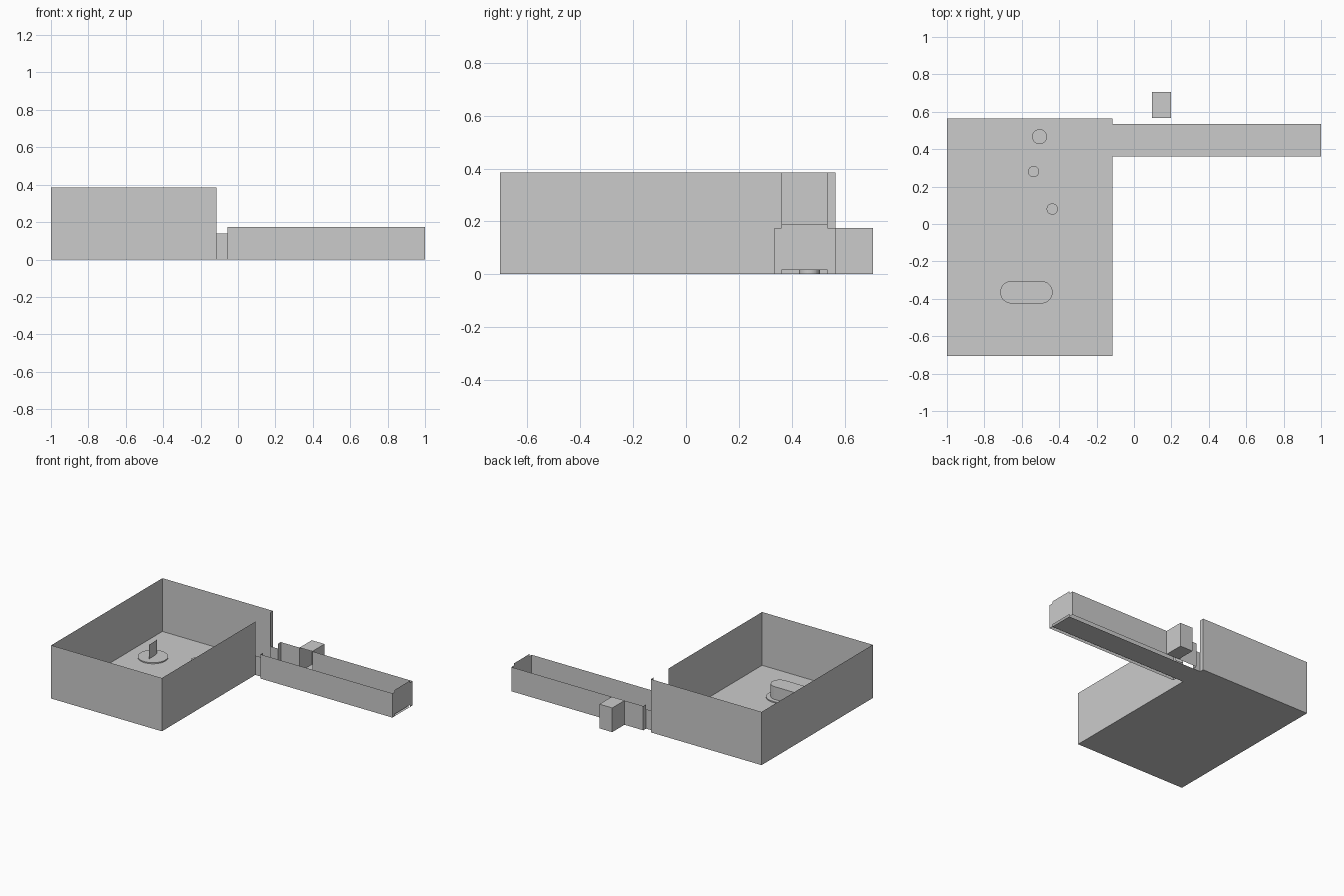
import bpy, bmesh, math

if "Cube" in bpy.data.objects:
    bpy.data.objects.remove(bpy.data.objects["Cube"])


def make(name, quads):
    # Each entry is one flat sheet given by its corner points
    bm = bmesh.new()
    for q in quads:
        bm.faces.new([bm.verts.new(p) for p in q])
    bmesh.ops.remove_doubles(bm, verts=bm.verts[:], dist=0.0005)
    bmesh.ops.recalc_face_normals(bm, faces=bm.faces[:])
    me = bpy.data.meshes.new(name)
    bm.to_mesh(me)
    bm.free()
    ob = bpy.data.objects.new(name, me)
    bpy.context.collection.objects.link(ob)
    return ob


def wall(a, b, z0, z1):
    return [(*a, z0), (*b, z0), (*b, z1), (*a, z1)]


def walls(points, h):
    return [wall(a, b, 0, h) for a, b in zip(points, points[1:])]


def slab(x0, x1, y0, y1, z=0):
    return [(x0, y0, z), (x1, y0, z), (x1, y1, z), (x0, y1, z)]


def prism(name, outline, z0, z1):
    n = len(outline)
    quads = [wall(outline[i], outline[(i + 1) % n], z0, z1) for i in range(n)]
    quads.append([(x, y, z1) for x, y in outline])
    return make(name, quads)


def stadium(cx, cy, half_x, r, n=32):
    # A circle when half_x equals r
    pts = []
    for i in range(n):
        a = 2 * math.pi * (i + 0.5) / n
        shift = math.copysign(half_x - r, math.cos(a))
        pts.append((cx + shift + r * math.cos(a), cy + r * math.sin(a)))
    return pts


# Room: open-topped, with a full-height doorway in the right wall
RX0, RX1, RY0, RY1, RH = -1.0, -0.115, -0.705, 0.565, 0.385
D0, D1 = 0.362, 0.535
make("room_floor", [slab(RX0, RX1, RY0, RY1)])
make("room_walls", walls([(RX1, D0), (RX1, RY0), (RX0, RY0), (RX0, RY1),
                          (RX1, RY1), (RX1, D1)], RH))

# Short passage joining room and corridor
CX0, CX1, CY0, CY1, CH = -0.055, 1.0, 0.335, 0.567, 0.175
make("passage_floor", [slab(RX1, CX0, D0, D1)])
for side, y in (("front", D0), ("back", D1)):
    make("passage_wall_" + side, walls([(RX1, y), (CX0, y)], 0.14))

# Corridor: walls with short return lips at both ends, an alcove gap at the back
AX0, AX1, AY1 = 0.095, 0.197, 0.707
make("corridor_floor", [slab(CX0, CX1, D0, D1)])
make("corridor_wall_front", walls([(CX0, D0), (CX0, CY0), (CX1, CY0), (CX1, D0)], CH))
make("corridor_wall_back_left", walls([(CX0, D1), (CX0, CY1), (AX0, CY1)], CH))
make("corridor_wall_back_right", walls([(AX1, CY1), (CX1, CY1), (CX1, D1)], CH))
make("corridor_end_door", [wall((CX1, D0), (CX1, D1), 0.015, 0.19)])

# Alcove opening off the corridor
make("alcove", walls([(AX0, CY1), (AX0, AY1), (AX1, AY1), (AX1, CY1)], CH)
     + [slab(AX0, AX1, CY1, AY1), slab(AX0, AX1, CY1, AY1, CH)])

# Raised oval on its thin base
prism("oval_base", stadium(-0.575, -0.365, 0.17, 0.09), 0, 0.008)
prism("oval_block", stadium(-0.575, -0.365, 0.14, 0.06), 0.008, 0.10)

# Low round pedestals
for i, (x, y, r) in enumerate([(-0.505, 0.467, 0.04), (-0.537, 0.28, 0.03),
                               (-0.437, 0.08, 0.03)]):
    prism(f"round_pedestal_{i + 1}", stadium(x, y, r, r), 0, 0.03)

# Upright curved panel on a round base
prism("panel_base", stadium(-0.82, 0.2, 0.1, 0.1), 0, 0.008)
make("upright_panel", walls([(-0.825, 0.255), (-0.819, 0.22), (-0.817, 0.185),
                             (-0.818, 0.15)], 0.11))
